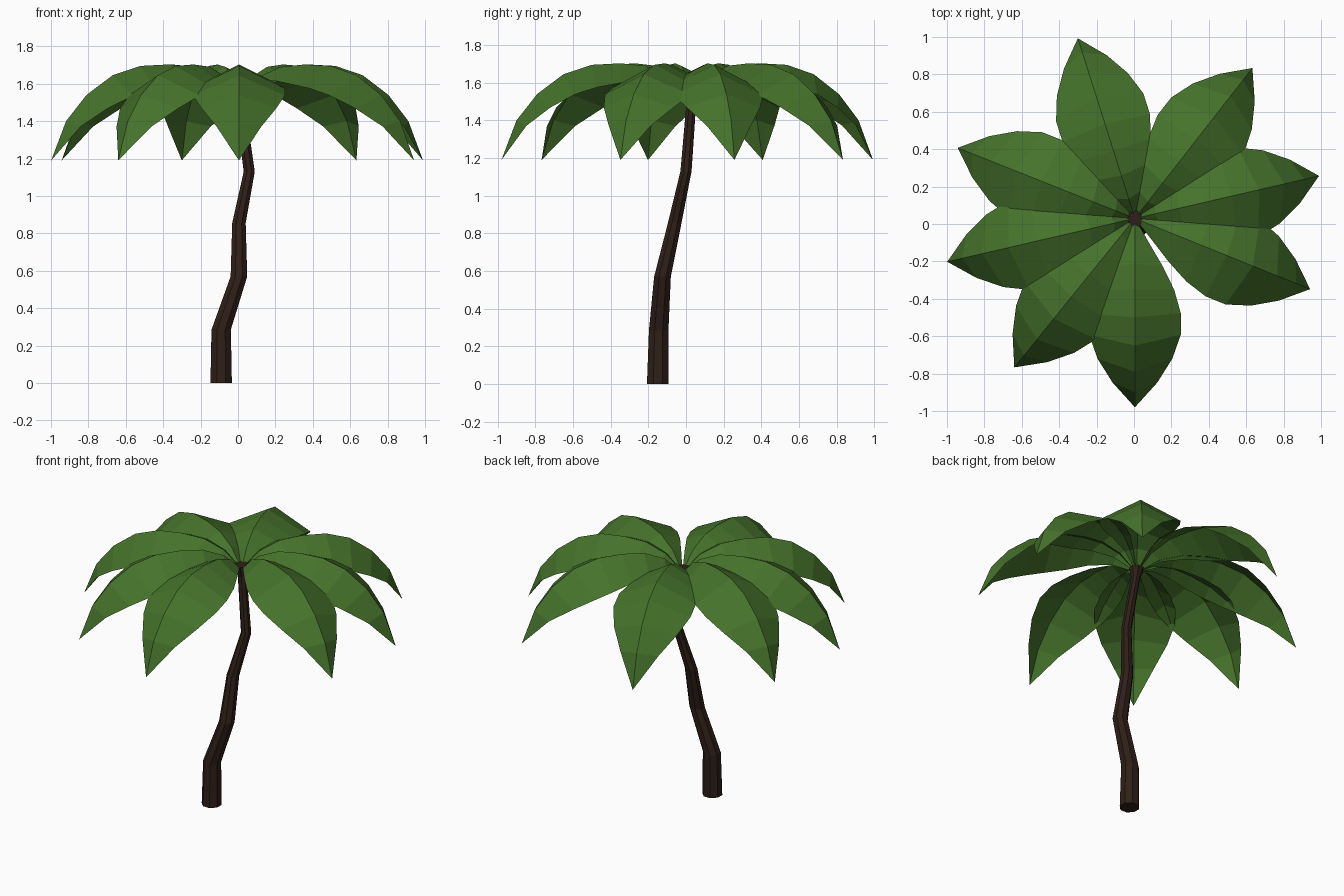
import bpy, bmesh
from math import sin, cos, pi, radians
from mathutils import Vector

cube = bpy.data.objects.get("Cube")
if cube:
    bpy.data.objects.remove(cube, do_unlink=True)


def make_material(name, color):
    mat = bpy.data.materials.new(name)
    mat.use_nodes = True
    mat.diffuse_color = color
    bsdf = mat.node_tree.nodes["Principled BSDF"]
    bsdf.inputs["Base Color"].default_value = color
    bsdf.inputs["Roughness"].default_value = 0.9
    return mat


def make_object(name, bm, mat):
    mesh = bpy.data.meshes.new(name)
    bm.to_mesh(mesh)
    bm.free()
    mesh.materials.append(mat)
    obj = bpy.data.objects.new(name, mesh)
    bpy.context.collection.objects.link(obj)
    return obj


bark = make_material("bark", (0.028, 0.014, 0.009, 1))
leaf = make_material("leaf", (0.06, 0.17, 0.024, 1))
crown = Vector((0.005, 0.03, 0))

# Trunk: stacked horizontal octagons along a crooked path (x, y, z, radius)
SIDES = 8
path = [
    (-0.09, -0.15, 0.0, 0.062),
    (-0.09, -0.145, 0.285, 0.056),
    (0.005, -0.125, 0.57, 0.048),
    (0.005, -0.06, 0.855, 0.039),
    (0.06, 0.0, 1.13, 0.032),
    (0.012, 0.028, 1.49, 0.028),
    (0.005, 0.03, 1.56, 0.046),
]
bm = bmesh.new()
rings = []
for x, y, z, r in path:
    angles = [2 * pi * (i + 0.5) / SIDES for i in range(SIDES)]
    rings.append([bm.verts.new((x + r * cos(a), y + r * sin(a), z)) for a in angles])
for low, high in zip(rings, rings[1:]):
    for i in range(SIDES):
        j = (i + 1) % SIDES
        bm.faces.new((low[i], low[j], high[j], high[i]))
bm.faces.new(rings[0][::-1])
bm.faces.new(rings[-1])
make_object("trunk", bm, bark)

# Frond midrib: (distance from crown, height, half width)
rib = [
    (0.02, 1.55, 0.015),
    (0.11, 1.635, 0.075),
    (0.24, 1.69, 0.15),
    (0.38, 1.703, 0.21),
    (0.53, 1.695, 0.245),
    (0.68, 1.645, 0.245),
    (0.82, 1.54, 0.2),
    (0.93, 1.4, 0.12),
    (1.01, 1.19, 0.0),
]
FOLD = 0.5


def make_frond(name, angle, length):
    out = Vector((cos(angle), sin(angle), 0))
    side = Vector((-sin(angle), cos(angle), 0))
    up = Vector((0, 0, 1))
    points = [crown + out * (s * length) + up * z for s, z, w in rib]
    bm = bmesh.new()
    rows = []
    for i, (point, (s, z, w)) in enumerate(zip(points, rib)):
        # Blades hang below the rib, square to its direction
        tangent = points[min(i + 1, len(rib) - 1)] - points[max(i - 1, 0)]
        normal = tangent.cross(side).normalized()
        if w == 0:
            rows.append([bm.verts.new(point)] * 3)
        else:
            drop = normal * (w * FOLD)
            rows.append([bm.verts.new(p) for p in
                         (point - side * w - drop, point, point + side * w - drop)])
    for a, b in zip(rows, rows[1:]):
        for k in range(2):
            corners = (a[k], b[k], b[k + 1], a[k + 1])
            bm.faces.new(tuple(dict.fromkeys(corners)))
    make_object(name, bm, leaf)


# Eight fronds around the crown (heading in degrees, length scale)
fronds = [(13, 1.0), (52, 1.01), (107.6, 1.0), (158.3, 1.01),
          (193, 1.02), (231, 1.015), (270, 1.0), (338, 1.0)]
for n, (heading, length) in enumerate(fronds, 1):
    make_frond(f"frond_{n}", radians(heading), length)
